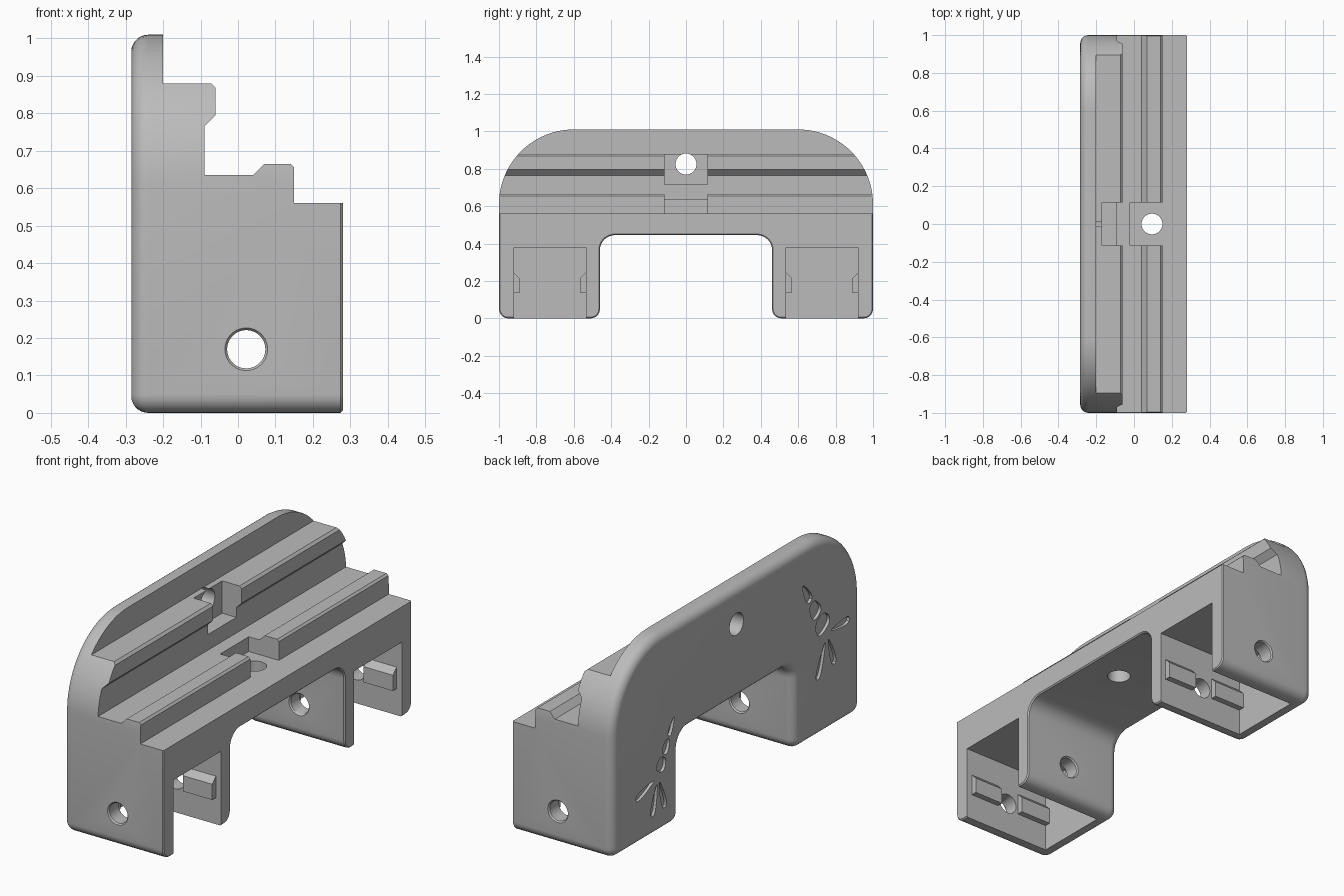
import bpy, bmesh, math
from mathutils import Vector, Matrix

old = bpy.data.objects.get("Cube")
if old:
    bpy.data.objects.remove(old, do_unlink=True)

grey = bpy.data.materials.new("plain grey")
grey.use_nodes = True
colour = (0.5, 0.5, 0.5, 1)
grey.diffuse_color = colour
grey.node_tree.nodes["Principled BSDF"].inputs["Base Color"].default_value = colour


def finish(name, bm):
    bmesh.ops.recalc_face_normals(bm, faces=bm.faces)
    mesh = bpy.data.meshes.new(name)
    bm.to_mesh(mesh)
    bm.free()
    mesh.materials.append(grey)
    obj = bpy.data.objects.new(name, mesh)
    bpy.context.collection.objects.link(obj)
    return obj


def loft(bm, rings):
    """Skin a list of equal-length point rings and cap both ends."""
    loops = [[bm.verts.new(p) for p in ring] for ring in rings]
    n = len(loops[0])
    for a, b in zip(loops, loops[1:]):
        for i in range(n):
            j = (i + 1) % n
            bm.faces.new((a[i], a[j], b[j], b[i]))
    bm.faces.new(loops[0])
    bm.faces.new(loops[-1])


def along_x(bm, pts, x0, x1):
    loft(bm, [[(x, y, z) for y, z in pts] for x in (x0, x1)])


def along_y(bm, pts, y0, y1):
    loft(bm, [[(x, y, z) for x, z in pts] for y in (y0, y1)])


def box(x, y, z):
    bm = bmesh.new()
    along_x(bm, [(y[0], z[0]), (y[1], z[0]), (y[1], z[1]), (y[0], z[1])], *x)
    return finish("box_cutter", bm)


def cone(centre, axis, r1, r2, length):
    bm = bmesh.new()
    turn = Vector((0, 0, 1)).rotation_difference(Vector(axis)).to_matrix().to_4x4()
    bmesh.ops.create_cone(bm, cap_ends=True, segments=48, radius1=r1, radius2=r2,
                          depth=length, matrix=Matrix.Translation(centre) @ turn)
    return finish("hole_cutter", bm)


def cut(target, cutter):
    cutter.hide_render = True
    mod = target.modifiers.new("cut", "BOOLEAN")
    mod.operation = "DIFFERENCE"
    mod.solver = "EXACT"
    mod.object = cutter
    bpy.context.view_layer.objects.active = target
    bpy.ops.object.modifier_apply(modifier=mod.name)
    bpy.data.objects.remove(cutter, do_unlink=True)


def arc(cy, cz, r, start, end, n):
    angles = [math.radians(start + (end - start) * i / n) for i in range(n + 1)]
    return [(cy + r * math.cos(a), cz + r * math.sin(a)) for a in angles]


def outline(d):
    """Arch silhouette in y and z, shrunk by d."""
    side, top, notch, roof, foot = 1 - d, 1.01 - d, 0.46 + d, 0.445 + d, 0.05 - d
    big, inner = 0.4 - d, 0.08 + d
    half = arc(notch - inner, roof - inner, inner, 90, 0, 8)
    half += arc(notch + foot, d + foot, foot, 180, 270, 6)
    half += arc(side - foot, d + foot, foot, 270, 360, 6)
    half += arc(side - big, top - big, big, 0, 90, 20)
    return half + [(-y, z) for y, z in reversed(half)]


# Arch body with a rounded back rim and a fine front chamfer
R = 0.045
bm = bmesh.new()
sections = []
for k in range(8):
    a = math.radians(90 * k / 7)
    sections.append((-0.285 + R * (1 - math.cos(a)), R * (1 - math.sin(a))))
sections += [(0.274, 0), (0.28, 0.006)]
loft(bm, [[(x, y, z) for y, z in outline(d)] for x, d in sections])
body = finish("bracket_body", bm)

# Stepped rails and undercut lip along the top
steps = [(0.5, 0.56), (0.15, 0.56), (0.15, 0.655), (0.14, 0.665), (0.07, 0.665),
         (0.04, 0.635), (-0.09, 0.635), (-0.09, 0.765), (-0.06, 0.795),
         (-0.06, 0.868), (-0.072, 0.88), (-0.2, 0.88), (-0.2, 1.3), (0.5, 1.3)]
bm = bmesh.new()
along_y(bm, steps, -1.2, 1.2)
cut(body, finish("step_cutter", bm))

# Leg pockets, open to the front and below
BACK = -0.215
for y in ((-0.92, -0.535), (0.535, 0.92)):
    cut(body, box((BACK, 0.4), y, (-0.1, 0.38)))

# Centre recesses with their screw holes
cut(body, box((-0.17, 0.0), (-0.115, 0.115), (0.715, 1.0)))
cut(body, box((-0.02, 0.2), (-0.115, 0.115), (0.56, 0.8)))
cut(body, cone((-0.2, 0, 0.825), (1, 0, 0), 0.056, 0.056, 0.4))
cut(body, cone((0.095, 0, 0.5), (0, 0, 1), 0.055, 0.055, 0.4))

# Cross holes through the legs, with chamfered mouths
HX, HZ = 0.022, 0.17
cut(body, cone((HX, 0, HZ), (0, 1, 0), 0.051, 0.051, 2.4))
for s in (-1, 1):
    cut(body, cone((HX, s, HZ), (0, s, 0), 0.051, 0.063, 0.014))
    cut(body, cone((HX, s * 0.46, HZ), (0, -s, 0), 0.051, 0.063, 0.014))


# Engraved vegetable motifs on the back
def petal(bm, p, q, w0, w1):
    """Rounded tapering shape from p to q in the y-z plane."""
    p, q = Vector(p), Vector(q)
    mid, half = (p + q) / 2, (q - p) / 2
    side = Vector((-half.y, half.x)).normalized()
    pts = []
    for i in range(20):
        t = math.tau * i / 20
        u, v = math.cos(t), math.sin(t)
        v = math.copysign(abs(v) ** 0.7, v)
        pts.append(mid + half * u + side * v * (w0 + (w1 - w0) * (u + 1) / 2))
    along_x(bm, [tuple(c) for c in pts], -0.4, -0.27)


def motif(tip, base, leaves, width):
    bm = bmesh.new()
    tip, base = Vector(tip), Vector(base)
    cuts = (0, 0.36, 0.66, 0.95)
    for a, b in zip(cuts, cuts[1:]):
        petal(bm, tip.lerp(base, a + 0.02), tip.lerp(base, b - 0.02),
              width * (0.15 + 0.8 * a), width * (0.15 + 0.8 * b))
    for leaf in leaves:
        end = Vector(leaf)
        petal(bm, base.lerp(end, 0.2), end, 0.008, 0.026)
    cut(body, finish("motif_cutter", bm))


motif((0.5, 0.55), (0.63, 0.29), [(0.81, 0.235), (0.68, 0.1), (0.575, 0.11)], 0.045)
motif((-0.53, 0.82), (-0.73, 0.5), [(-0.91, 0.505), (-0.79, 0.32), (-0.65, 0.29)], 0.07)

# Retaining bars on the pocket walls, either side of the cross holes
parts = [body]
for wall, inward in ((-0.92, 1), (-0.535, -1), (0.535, 1), (0.92, -1)):
    for x0, x1 in ((0.085, 0.25), (BACK - 0.01, -0.04)):
        bm = bmesh.new()
        tip, root = wall + 0.03 * inward, wall - 0.01 * inward
        along_x(bm, [(root, 0.135), (tip, 0.135), (tip, 0.215),
                     (wall, 0.245), (root, 0.245)], x0, x1)
        parts.append(finish("retaining_bar", bm))

bpy.ops.object.select_all(action="DESELECT")
for obj in parts:
    obj.select_set(True)
bpy.context.view_layer.objects.active = body
bpy.ops.object.shade_smooth_by_angle(angle=math.radians(30))
